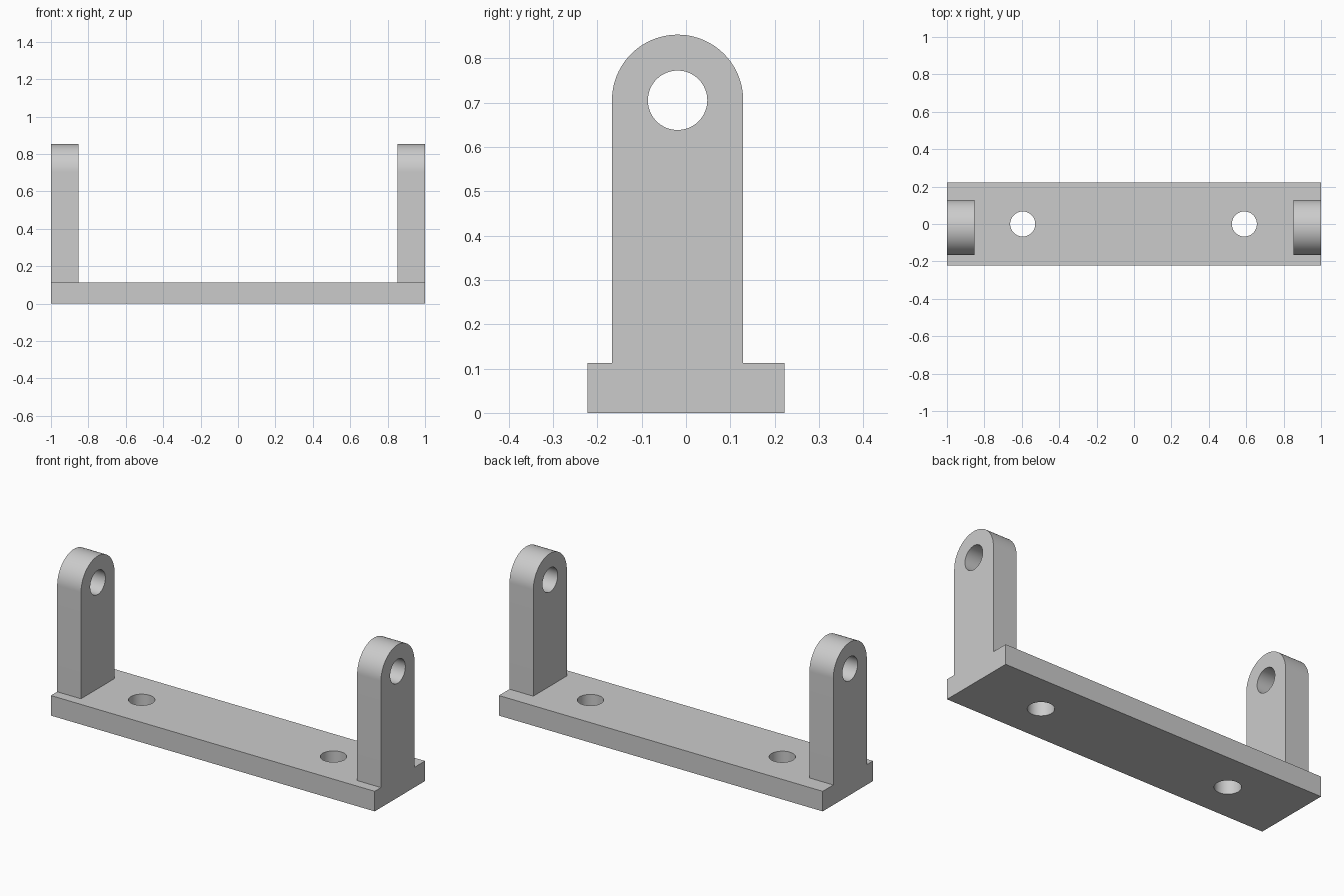
import bpy, bmesh, math
from mathutils import Vector

if "Cube" in bpy.data.objects:
    bpy.data.objects.remove(bpy.data.objects["Cube"], do_unlink=True)

BASE_HEIGHT = 0.112
BASE_HALF_DEPTH = 0.222
POST_THICKNESS = 0.147
POST_Y = -0.019
POST_RADIUS = 0.148
PIVOT_Z = 0.705
HOLE_RADIUS = 0.067

grey = bpy.data.materials.new("plain grey")
grey.use_nodes = True
grey.diffuse_color = (0.6, 0.6, 0.6, 1)
grey.node_tree.nodes["Principled BSDF"].inputs["Base Color"].default_value = grey.diffuse_color


def extrude(name, outline, depth):
    """Solid made by sweeping a closed outline along a vector."""
    bm = bmesh.new()
    face = bm.faces.new([bm.verts.new(p) for p in outline])
    swept = bmesh.ops.extrude_face_region(bm, geom=[face], use_keep_orig=True)["geom"]
    verts = [v for v in swept if isinstance(v, bmesh.types.BMVert)]
    bmesh.ops.translate(bm, verts=verts, vec=depth)
    bmesh.ops.recalc_face_normals(bm, faces=bm.faces)
    mesh = bpy.data.meshes.new(name)
    bm.to_mesh(mesh)
    bm.free()
    mesh.materials.append(grey)
    obj = bpy.data.objects.new(name, mesh)
    bpy.context.collection.objects.link(obj)
    return obj


def arc(radius, end, steps):
    return [(radius * math.cos(end * i / steps), radius * math.sin(end * i / steps))
            for i in range(steps + 1)]


def combine(target, tool, operation):
    """Apply a boolean and discard the tool object."""
    mod = target.modifiers.new(operation.lower(), "BOOLEAN")
    mod.operation, mod.object, mod.solver = operation, tool, "EXACT"
    bpy.context.view_layer.objects.active = target
    bpy.ops.object.modifier_apply(modifier=mod.name)
    bpy.data.objects.remove(tool, do_unlink=True)


circle = arc(HOLE_RADIUS, math.tau, 64)[:-1]

# Base plate with two mounting holes
bracket = extrude("bracket", [(-1, -BASE_HALF_DEPTH, 0), (1, -BASE_HALF_DEPTH, 0),
                              (1, BASE_HALF_DEPTH, 0), (-1, BASE_HALF_DEPTH, 0)],
                  Vector((0, 0, BASE_HEIGHT)))
for x in (-0.595, 0.59):
    cutter = extrude("mounting_hole", [(x + u, v, -0.1) for u, v in circle], Vector((0, 0, 0.4)))
    combine(bracket, cutter, "DIFFERENCE")

# Round-topped end posts, each with a pivot hole
for side, x in (("right", -1), ("left", 1 - POST_THICKNESS)):
    outline = [(x, POST_Y + u, PIVOT_Z + v) for u, v in arc(POST_RADIUS, math.pi, 48)]
    outline += [(x, POST_Y - POST_RADIUS, BASE_HEIGHT), (x, POST_Y + POST_RADIUS, BASE_HEIGHT)]
    post = extrude(side + "_post", outline, Vector((POST_THICKNESS, 0, 0)))
    cutter = extrude("pivot_hole", [(x - 0.1, POST_Y + u, PIVOT_Z + v) for u, v in circle],
                     Vector((0.4, 0, 0)))
    combine(post, cutter, "DIFFERENCE")
    combine(bracket, post, "UNION")

# Merge flush faces and smooth the curved walls
bm = bmesh.new()
bm.from_mesh(bracket.data)
bmesh.ops.remove_doubles(bm, verts=bm.verts, dist=0.0001)
bmesh.ops.dissolve_limit(bm, angle_limit=math.radians(0.5), verts=bm.verts, edges=bm.edges)
bm.to_mesh(bracket.data)
bm.free()
bpy.ops.object.select_all(action="DESELECT")
bracket.select_set(True)
bpy.context.view_layer.objects.active = bracket
bpy.ops.object.shade_smooth_by_angle(angle=math.radians(30))
